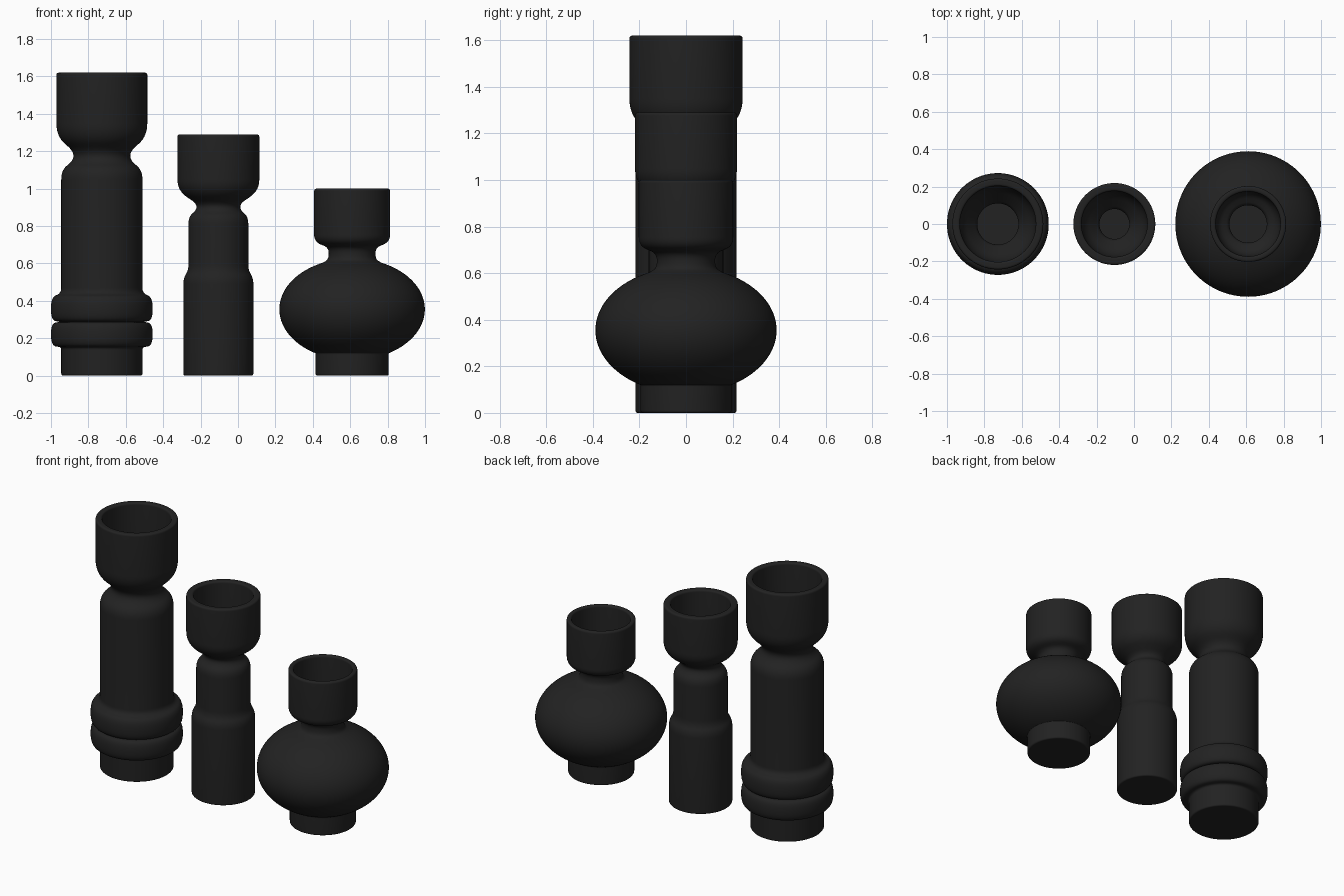
import bpy
import bmesh
from math import cos, sin, radians
from mathutils import Vector

cube = bpy.data.objects.get("Cube")
if cube:
    bpy.data.objects.remove(cube, do_unlink=True)

black = bpy.data.materials.new("matte_black")
black.use_nodes = True
colour = (0.016, 0.016, 0.016, 1)
black.diffuse_color = colour
bsdf = black.node_tree.nodes["Principled BSDF"]
bsdf.inputs["Base Color"].default_value = colour
bsdf.inputs["Roughness"].default_value = 0.8


def rounded(corners, steps=8):
    """Turn (radius, height, rounding) corners into a smooth outline."""
    pts = [Vector((r, 0, z)) for r, z, _ in corners]
    out = [pts[0]]
    for i in range(1, len(pts) - 1):
        p, cut = pts[i], corners[i][2]
        if cut == 0:
            out.append(p)
            continue
        to_prev, to_next = pts[i - 1] - p, pts[i + 1] - p
        a = p + to_prev.normalized() * min(cut, to_prev.length / 2)
        b = p + to_next.normalized() * min(cut, to_next.length / 2)
        for k in range(steps + 1):
            t = k / steps
            out.append(a * (1 - t) ** 2 + p * 2 * t * (1 - t) + b * t ** 2)
    return out + [pts[-1]]


def lathe(name, x, corners, sides=96):
    """Spin an outline around its own upright axis."""
    bm = bmesh.new()
    verts = [bm.verts.new(p) for p in rounded(corners)]
    edges = [bm.edges.new(pair) for pair in zip(verts, verts[1:])]
    bmesh.ops.spin(bm, geom=verts + edges, cent=(0, 0, 0), axis=(0, 0, 1),
                   angle=radians(360), steps=sides)
    bmesh.ops.remove_doubles(bm, verts=bm.verts, dist=0.0003)
    bmesh.ops.recalc_face_normals(bm, faces=bm.faces)
    mesh = bpy.data.meshes.new(name)
    bm.to_mesh(mesh)
    bm.free()
    mesh.materials.append(black)
    obj = bpy.data.objects.new(name, mesh)
    obj.location.x = x
    bpy.context.collection.objects.link(obj)
    bpy.ops.object.select_all(action="DESELECT")
    obj.select_set(True)
    bpy.context.view_layer.objects.active = obj
    bpy.ops.object.shade_smooth_by_angle(angle=radians(35))


def base(r):
    return [(0, 0, 0), (r, 0, 0.012)]


def cup(r, top, wall, inner_low, throat, throat_z):
    """Rim, inner wall and throat running down to the inner floor."""
    return [(r, top, 0.014), (r - wall, top, 0.014),
            (r - wall, inner_low, 0.06), (throat, throat_z, 0.02),
            (throat, 0.04, 0), (0, 0.04, 0)]


# Tall vase with two swollen rings near the foot
rings = [(0.217, 0.152, 0.015), (0.272, 0.160, 0.06), (0.272, 0.28, 0.06),
         (0.222, 0.288, 0.012), (0.272, 0.296, 0.06), (0.272, 0.42, 0.06),
         (0.217, 0.44, 0.03)]
lathe("tall_ringed_vase", -0.728, base(0.217) + rings + [
    (0.217, 1.10, 0.05), (0.152, 1.15, 0.04), (0.152, 1.20, 0.04),
    (0.243, 1.28, 0.07)] + cup(0.243, 1.62, 0.04, 1.31, 0.11, 1.20))

# Middle vase with a stepped body
lathe("stepped_vase", -0.105, base(0.187) + [
    (0.187, 0.52, 0.03), (0.160, 0.565, 0.03), (0.160, 0.85, 0.04),
    (0.117, 0.885, 0.03), (0.117, 0.92, 0.03), (0.219, 0.99, 0.06),
] + cup(0.219, 1.29, 0.043, 1.02, 0.08, 0.93))

# Short vase with a round belly
belly = []
for i in range(33):
    t = radians(-59 + i * 125 / 32)
    belly.append((0.389 * cos(t), 0.355 + 0.272 * sin(t), 0))
lathe("round_belly_vase", 0.61, base(0.195) + [(0.195, 0.12, 0.01)] + belly + [
    (0.125, 0.622, 0.03), (0.125, 0.685, 0.03), (0.203, 0.715, 0.04),
] + cup(0.203, 1.0, 0.03, 0.74, 0.10, 0.70))
